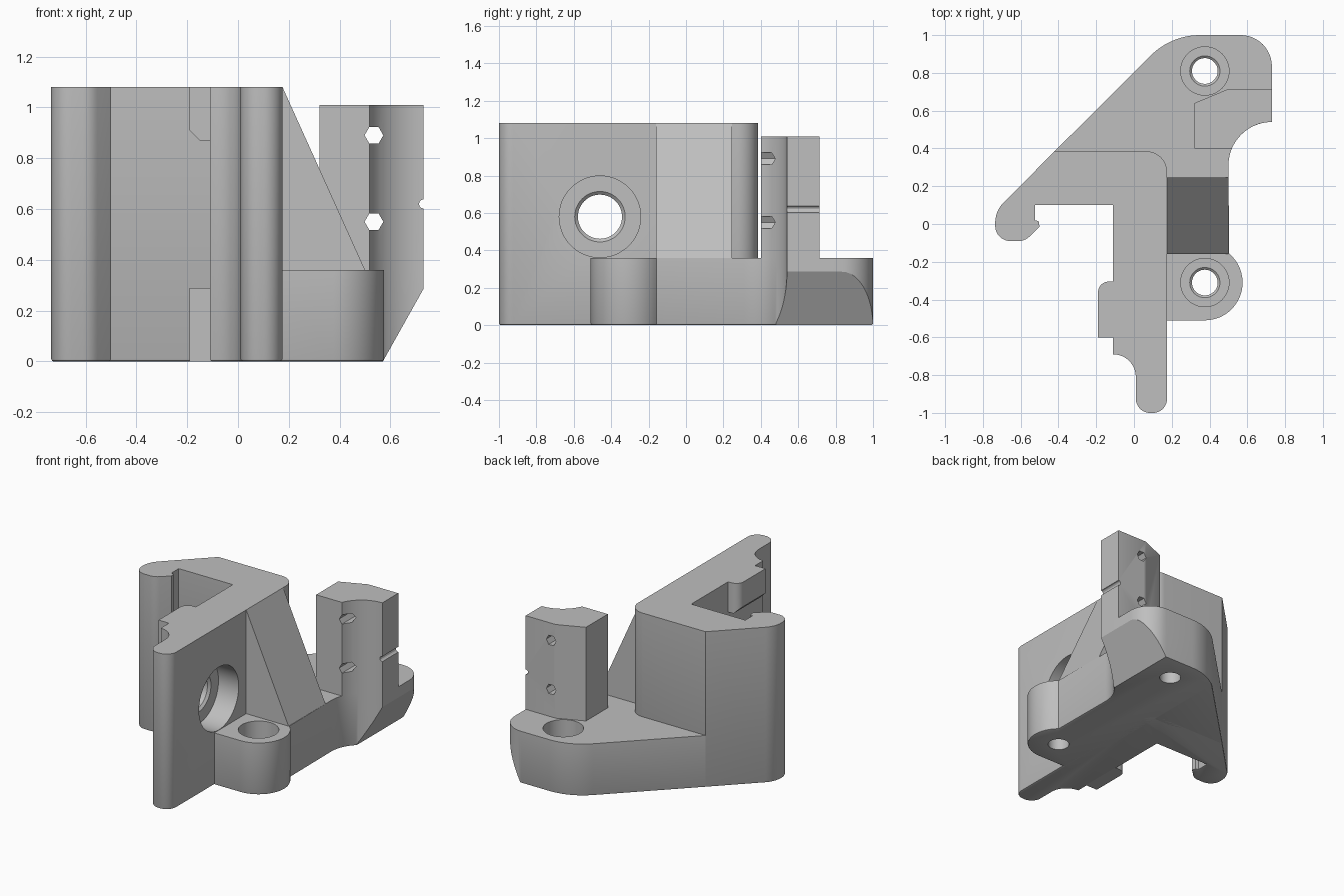
import bpy, bmesh
from math import cos, sin, radians

cube = bpy.data.objects.get("Cube")
if cube:
    bpy.data.objects.remove(cube, do_unlink=True)

grey = bpy.data.materials.new("matte_grey")
grey.use_nodes = True
GREY = (0.52, 0.52, 0.52, 1)
grey.diffuse_color = GREY
grey.node_tree.nodes["Principled BSDF"].inputs["Base Color"].default_value = GREY

# Maps profile coordinates (u, v) and extrusion distance w to x, y, z
AXES = {"x": lambda u, v, w: (w, u, v),
        "y": lambda u, v, w: (u, w, v),
        "z": lambda u, v, w: (u, v, w)}


def arc(cx, cy, r, start, end, n=12):
    steps = [radians(start + (end - start) * i / n) for i in range(n + 1)]
    return [(cx + r * cos(a), cy + r * sin(a)) for a in steps]


def loft(name, rings, axis="z", bottom_bevel=0):
    """Solid through a stack of (distance, profile) rings."""
    bm = bmesh.new()
    loops = [[bm.verts.new(AXES[axis](u, v, w)) for u, v in prof] for w, prof in rings]
    n = len(loops[0])
    for a, b in zip(loops, loops[1:]):
        for i in range(n):
            j = (i + 1) % n
            bm.faces.new((a[i], a[j], b[j], b[i]))
    floor = bm.faces.new(loops[0])
    bm.faces.new(loops[-1])
    bmesh.ops.recalc_face_normals(bm, faces=bm.faces)
    if bottom_bevel:
        bmesh.ops.bevel(bm, geom=list(floor.edges), offset=bottom_bevel, segments=2,
                        profile=0.5, affect="EDGES", clamp_overlap=True)
    mesh = bpy.data.meshes.new(name)
    bm.to_mesh(mesh)
    bm.free()
    ob = bpy.data.objects.new(name, mesh)
    bpy.context.collection.objects.link(ob)
    mesh.materials.append(grey)
    return ob


def prism(name, profile, low, high, axis="z", bottom_bevel=0):
    return loft(name, [(low, profile), (high, profile)], axis, bottom_bevel)


def drill(cu, cv, steps, axis="z"):
    """Stepped round cutter from (distance, radius) pairs."""
    return loft("cutter", [(w, arc(cu, cv, r, 0, 352.5, 47)) for w, r in steps], axis)


def activate(ob):
    bpy.ops.object.select_all(action="DESELECT")
    ob.select_set(True)
    bpy.context.view_layer.objects.active = ob


def cut(ob, *cutters):
    for c in cutters:
        c.hide_render = True
        activate(ob)
        mod = ob.modifiers.new("cut", "BOOLEAN")
        mod.operation = "DIFFERENCE"
        mod.solver = "EXACT"
        mod.object = c
        bpy.ops.object.modifier_apply(modifier=mod.name)
        bpy.data.objects.remove(c, do_unlink=True)


TOP, BASE, BEVEL = 1.08, 0.36, 0.01

# Tall wall with the hooked clip
wall_profile = (
    [(-0.42, 0.385)]
    + arc(0.065, 0.275, 0.11, 90, 0)
    + arc(0.1, -0.925, 0.075, 0, -90)
    + arc(0.085, -0.925, 0.075, -90, -180)
    + arc(-0.11, -0.81, 0.12, 0, 90)
    + [(-0.11, 0.1), (-0.525, 0.1), (-0.525, 0.02), (-0.505, 0.015), (-0.5, -0.015)]
    + arc(-0.61, -0.01, 0.08, -45, -90, 5)
    + arc(-0.655, -0.01, 0.08, -90, -180)
    + arc(-0.58, 0.005, 0.155, 180, 135))
wall = prism("clip_wall", wall_profile, 0, TOP, bottom_bevel=BEVEL)
cut(wall, drill(-0.46, 0.58, [(-0.3, 0.118), (0.005, 0.118), (0.02, 0.135),
                              (0.02, 0.218), (0.4, 0.218)], "x"))

# Locating lugs above and below the wall hole
lug_profile = [(-0.1, -0.6), (-0.19, -0.6)] + arc(-0.135, -0.36, 0.055, 180, 90, 8) + [(-0.1, -0.305)]
lower_lug = prism("lower_lug", lug_profile, 0, 0.29)
upper_lug = prism("upper_lug", lug_profile, 0.87, TOP)
cut(upper_lug, prism("cutter", [(-0.25, 0.97), (-0.25, 0.8), (-0.08, 0.8)], -1, 0, "y"))

# Base plate with a rounded front tab and scooped side
base_profile = (
    [(-0.42, 0.385)]
    + arc(0.35, 0.63, 0.37, 135, 90)
    + arc(0.565, 0.835, 0.165, 90, 0)
    + arc(0.73, 0.31, 0.23, 90, 180, 20)
    + arc(0.375, -0.31, 0.2, 50, -90, 24)
    + [(0.1, -0.51), (0.1, 0.33), (-0.38, 0.33)])
base = prism("base_plate", base_profile, 0, BASE, bottom_bevel=BEVEL)
undercut = prism("cutter", [(0.57, 0), (0.738, 0.3), (0.9, 0.3), (0.9, -0.1), (0.514, -0.1)], 0.3, 1.2, "y")
holes = [drill(0.375, y, [(-0.1, 0.068), (0.14, 0.068), (0.15, 0.08),
                          (0.15, 0.128), (0.6, 0.128)]) for y in (-0.31, 0.81)]
cut(base, undercut, *holes)

# Sloped gusset bracing the wall
gusset = prism("gusset", [(0.175, BASE), (0.5, BASE), (0.175, TOP)], -0.16, 0.245, "y")

# Upright post with hexagonal holes and a side groove
post_profile = ([(0.32, 0.4), (0.32, 0.64), (0.5, 0.715), (0.73, 0.715)]
                + arc(0.73, 0.31, 0.23, 90, 157, 16))
post = prism("upright_post", post_profile, BASE, 1.01)
cut(post, prism("cutter", arc(0.73, 0.62, 0.018, 0, 330, 11), 0.3, 0.9, "y"),
    *[prism("cutter", arc(0.535, z, 0.037, 0, 300, 5), 0.3, 0.9, "y") for z in (0.55, 0.89)])

for ob in (wall, lower_lug, upper_lug, base, gusset, post):
    activate(ob)
    bpy.ops.object.shade_smooth_by_angle(angle=radians(25))
